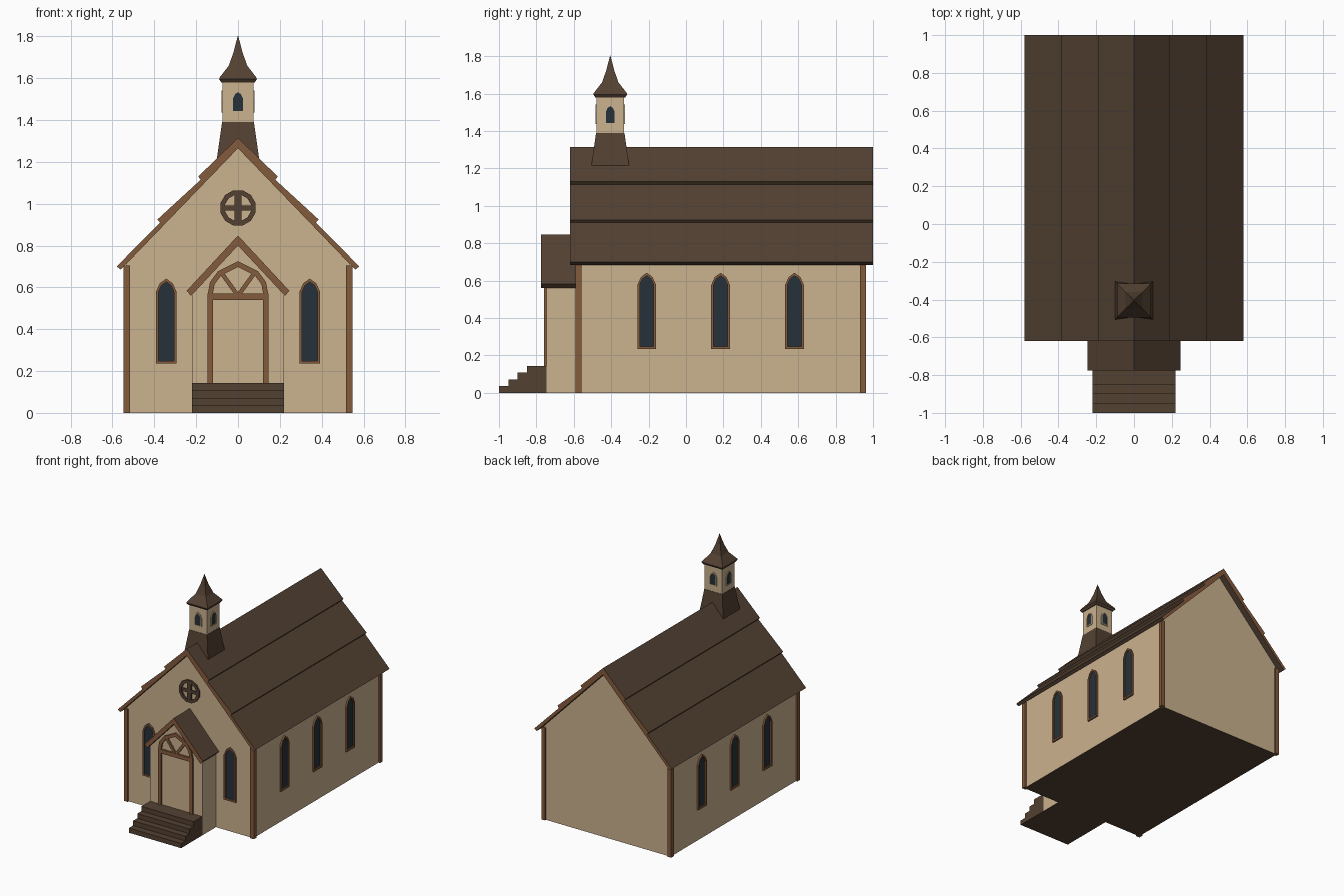
import bpy, bmesh, math
from mathutils import Vector

if "Cube" in bpy.data.objects:
    bpy.data.objects.remove(bpy.data.objects["Cube"])


def material(name, rgb):
    m = bpy.data.materials.new(name)
    lin = [(c / 255 / 12.92) if c < 11 else ((c / 255 + 0.055) / 1.055) ** 2.4 for c in rgb]
    m.diffuse_color = (*lin, 1)
    m.use_nodes = True
    m.node_tree.nodes["Principled BSDF"].inputs["Base Color"].default_value = m.diffuse_color
    return m


TAN = material("tan plaster", (203, 178, 143))
DARK = material("dark brown shingle", (83, 65, 50))
TRIM = material("brown timber", (132, 91, 61))
GLASS = material("dark glass", (38, 49, 58))


def finish(name, bm, mat, rule_mat=None, rule=None):
    bmesh.ops.recalc_face_normals(bm, faces=bm.faces)
    bm.normal_update()
    if rule:
        for f in bm.faces:
            f.material_index = 1 if rule(f.normal) else 0
    me = bpy.data.meshes.new(name)
    bm.to_mesh(me)
    bm.free()
    me.materials.append(mat)
    if rule_mat:
        me.materials.append(rule_mat)
    ob = bpy.data.objects.new(name, me)
    bpy.context.collection.objects.link(ob)
    return ob


def mapper(angle, origin):
    """Wall-local (across, up, outward) to world; angle 0 faces the front."""
    a = math.radians(angle)
    u, n = Vector((math.cos(a), math.sin(a), 0)), Vector((math.sin(a), -math.cos(a), 0))
    o = Vector((*origin, 0))
    return lambda x, z, d: o + u * x + n * d + Vector((0, 0, z))


def prism(name, pts, d0, d1, mat, angle=0, origin=(0, 0), rule_mat=None, rule=None):
    to = mapper(angle, origin)
    bm = bmesh.new()
    a = [bm.verts.new(to(x, z, d0)) for x, z in pts]
    b = [bm.verts.new(to(x, z, d1)) for x, z in pts]
    bm.faces.new(a)
    bm.faces.new(b[::-1])
    for i in range(len(pts)):
        j = (i + 1) % len(pts)
        bm.faces.new((a[i], a[j], b[j], b[i]))
    return finish(name, bm, mat, rule_mat, rule)


def ring(name, outer, inner, d0, d1, mat, angle=0, origin=(0, 0)):
    to = mapper(angle, origin)
    bm = bmesh.new()
    loops = [[bm.verts.new(to(x, z, d)) for x, z in pts]
             for pts, d in ((outer, d0), (outer, d1), (inner, d1), (inner, d0))]
    for k in range(4):
        p, q = loops[k], loops[(k + 1) % 4]
        for i in range(len(outer)):
            j = (i + 1) % len(outer)
            bm.faces.new((p[i], p[j], q[j], q[i]))
    return finish(name, bm, mat)


def rect(x0, x1, z0, z1):
    return [(x0, z0), (x1, z0), (x1, z1), (x0, z1)]


def mirrored(half):
    """Close a right-half profile with its mirror image; skip centre points."""
    return half + [(-x, z) for x, z in reversed(half) if x > 1e-6]


def bar(name, p, q, w, d0, d1, mat, origin=(0, 0)):
    p, q = Vector(p), Vector(q)
    t = (q - p).normalized() * w / 2
    s = Vector((-t.y, t.x))
    prism(name, [tuple(v) for v in (p + s, p - s, q - s, q + s)], d0, d1, mat, 0, origin)


def arch(u, w, z0, z1):
    half = [(w, z0), (w, z1 - 1.3 * w), (w * 0.62, z1 - 0.45 * w), (0, z1)]
    return [(u + x, z) for x, z in mirrored(half)]


def window(name, u, w, z0, z1, border, depth, angle, origin, frame):
    outer = arch(u, w, z0, z1)
    inner = arch(u, w - border, z0 + border, z1 - border * 1.2)
    ring(name + "_frame", outer, inner, -0.01, depth, frame, angle, origin)
    prism(name + "_glass", inner, -0.004, 0.003, GLASS, angle, origin)


down = lambda n: n.z < -0.99
ends = lambda n: abs(n.y) > 0.9
FRONT, PORCH = (0, -0.58), (0, -0.745)

# Main hall and its stepped roof
prism("hall_walls", mirrored([(0.535, 0), (0.535, 0.71), (0, 1.275)]), -0.95, 0.58, TAN,
      rule_mat=DARK, rule=down)
prism("main_roof", [(0, 1.315), (0.19, 1.13), (0.178, 1.115), (0.385, 0.925), (0.373, 0.91),
                    (0.58, 0.70), (0.56, 0.685), (0, 1.265),
                    (-0.56, 0.685), (-0.58, 0.70), (-0.373, 0.91), (-0.385, 0.925),
                    (-0.178, 1.115), (-0.19, 1.13)], -1.0, 0.62, DARK, rule_mat=TRIM, rule=ends)

# Corner posts
for sx in (-1, 1):
    for y0, end in ((-0.592, "front"), (0.93, "back")):
        xs = sorted((sx * 0.517, sx * 0.548))
        prism(f"{end}_corner_post", rect(*xs, 0, 0.705), -y0 - 0.032, -y0, TRIM)

# Porch, its roof and the steps
prism("porch_walls", mirrored([(0.22, 0), (0.22, 0.58), (0, 0.815)]), 0.57, 0.745, TAN,
      rule_mat=DARK, rule=down)
prism("porch_roof", [(0, 0.848), (0.246, 0.583), (0.224, 0.56), (0, 0.8),
                     (-0.224, 0.56), (-0.246, 0.583)], 0.57, 0.775, DARK,
      rule_mat=TRIM, rule=ends)
stairs = [(-0.745, 0), (-1, 0)]
for i in range(4):
    y, z = -1 + 0.05 * i, 0.036 * (i + 1)
    stairs += [(y, z), (y + 0.05 if i < 3 else -0.745, z)]
prism("porch_steps", stairs, -0.22, 0.22, DARK, 90)

# Door frame with fan light
for sx in (-1, 1):
    xs = sorted((sx * 0.12, sx * 0.145))
    prism("door_post", rect(*xs, 0.14, 0.545), -0.005, 0.013, TRIM, 0, PORCH)
    bar("fan_bar", (0, 0.56), (sx * 0.078, 0.668), 0.02, -0.005, 0.011, TRIM, PORCH)
prism("door_lintel", rect(-0.145, 0.145, 0.54, 0.57), -0.005, 0.013, TRIM, 0, PORCH)
ring("door_arch", mirrored([(0.145, 0.565), (0.134, 0.625), (0.095, 0.678), (0, 0.725)]),
     mirrored([(0.121, 0.565), (0.112, 0.615), (0.08, 0.658), (0, 0.697)]),
     -0.005, 0.013, TRIM, 0, PORCH)

# Round gable window
circle = lambda r: [(r * math.sin(math.pi * (i + 0.5) / 6), 0.98 + r * math.cos(math.pi * (i + 0.5) / 6))
                    for i in range(12)]
ring("round_window_frame", circle(0.087), circle(0.064), -0.005, 0.012, DARK, 0, FRONT)
prism("round_window_upright", rect(-0.016, 0.016, 0.912, 1.048), -0.005, 0.01, DARK, 0, FRONT)
prism("round_window_crossbar", rect(-0.068, 0.068, 0.968, 0.992), -0.005, 0.009, DARK, 0, FRONT)

# Arched windows on the front and both sides
for sx in (-1, 1):
    window("front_window", sx * 0.343, 0.05, 0.235, 0.642, 0.013, 0.011, 0, FRONT, TRIM)
    for y in (-0.21, 0.185, 0.58):
        window("side_window", sx * y, 0.05, 0.235, 0.642, 0.013, 0.012, sx * 90,
               (sx * 0.535, 0), TRIM)

# Bell tower: square rings stacked from a (half width, height) profile
TY = -0.405


def square_stack(name, profile, mat):
    bm = bmesh.new()
    rings = [[bm.verts.new((sx * r, TY + sy * r, z))
              for sx, sy in ((-1, -1), (1, -1), (1, 1), (-1, 1))] for r, z in profile]
    for p, q in zip(rings, rings[1:]):
        for i in range(4):
            j = (i + 1) % 4
            bm.faces.new((p[i], p[j], q[j], q[i]))
    bm.faces.new(rings[0][::-1])
    bm.faces.new(rings[-1])
    bmesh.ops.remove_doubles(bm, verts=bm.verts, dist=1e-5)
    finish(name, bm, mat)


square_stack("tower_base", [(0.101, 1.215), (0.076, 1.39)], DARK)
square_stack("tower_belfry", [(0.074, 1.38), (0.074, 1.585)], TAN)
square_stack("tower_spire", [(0.08, 1.58), (0.09, 1.595), (0.088, 1.603), (0.044, 1.66),
                             (0.021, 1.725), (0.0005, 1.805)], DARK)
for k in range(4):
    a = math.radians(90 * k)
    window("tower_window", 0, 0.03, 1.437, 1.542, 0.007, 0.006, 90 * k,
           (0.074 * math.sin(a), TY - 0.074 * math.cos(a)), TAN)
